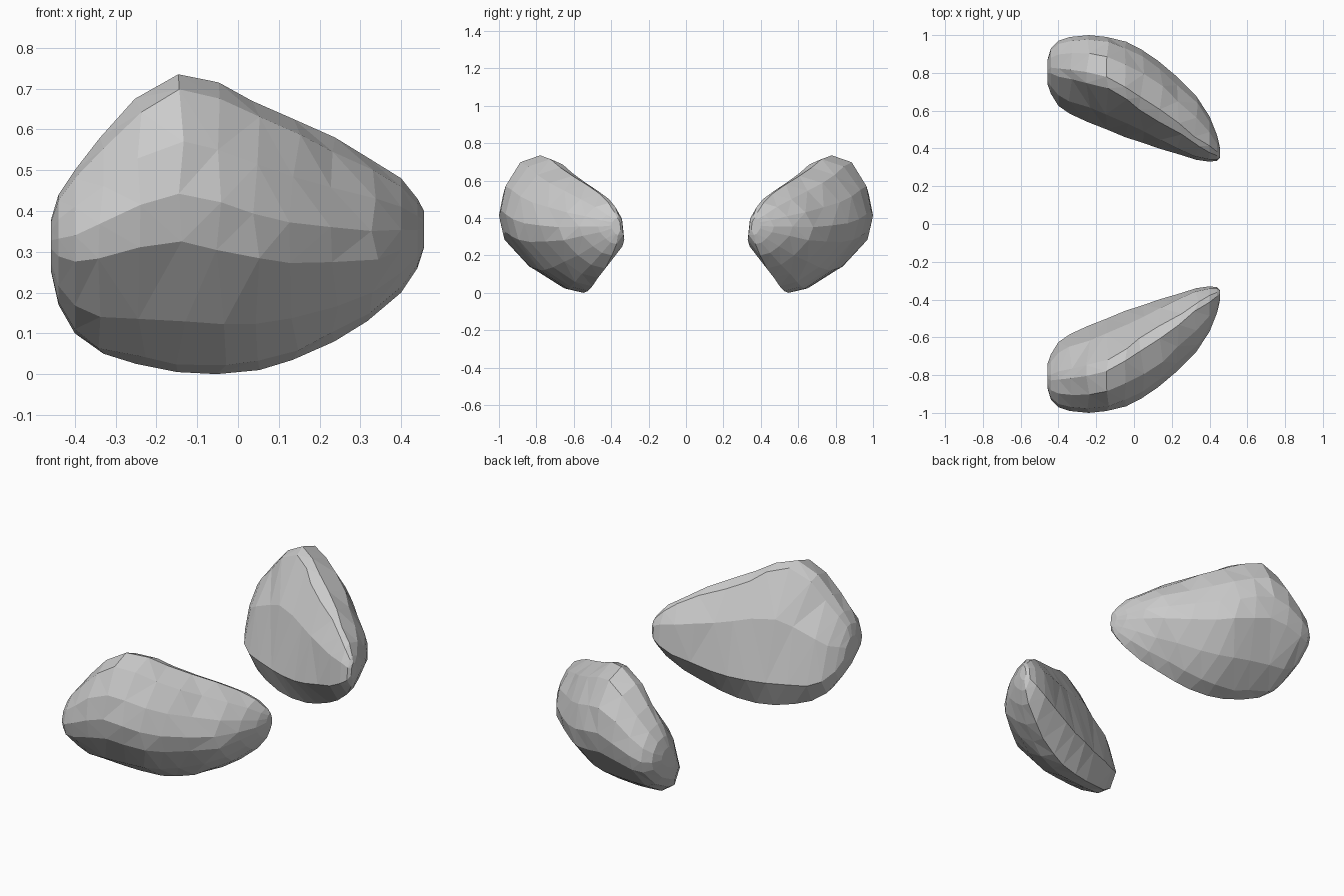
import bpy, bmesh, random

if "Cube" in bpy.data.objects:
    bpy.data.objects.remove(bpy.data.objects["Cube"])

# Stations along x: x, inner y, outer y, bottom z, top z
STATIONS = [
    (-0.458, .74, .87, .25, .38),
    (-0.44, .69, .93, .17, .44),
    (-0.40, .625, .97, .10, .50),
    (-0.34, .583, .99, .05, .58),
    (-0.24, .54, 1.0, .025, .675),
    (-0.14, .50, .99, .005, .735),
    (-0.04, .46, .965, .0, .715),
    (0.04, .43, .925, .01, .67),
    (0.14, .40, .865, .035, .625),
    (0.24, .37, .78, .08, .58),
    (0.33, .34, .68, .13, .53),
    (0.40, .33, .57, .20, .48),
    (0.44, .335, .47, .26, .43),
    (0.456, .35, .40, .31, .40),
]
# Leaning slab cross-sections (normalised y, z) for the wide end and the tip
WIDE = [(-.72, -1), (-1, -.6), (-.67, .3), (-.1, .94), (.15, 1), (.58, .9),
        (.9, .55), (1, .2), (.9, -.12), (.25, -.66), (-.4, -.95)]
TIP = [(-.45, -1), (-1, -.4), (-.9, .4), (-.6, .85), (-.3, 1), (.3, .85),
       (.75, .5), (1, .1), (.85, -.25), (.4, -.65), (0, -.9)]


def make_lobe(name, side):
    """Loft the sections into one faceted lobe; side is +1 (back) or -1 (front)."""
    random.seed(4)
    bm = bmesh.new()
    rings = []
    for i, (x, y0, y1, z0, z1) in enumerate(STATIONS):
        f = min(1, max(0, (x + .15) / .5))
        wobble = .014 if 2 < i < 11 else 0
        ring = []
        for (ua, va), (ub, vb) in zip(WIDE, TIP):
            u, v = ua + (ub - ua) * f, va + (vb - va) * f
            ring.append(bm.verts.new((
                x + random.uniform(-wobble, wobble),
                side * ((y0 + y1) / 2 + u * (y1 - y0) / 2),
                (z0 + z1) / 2 + v * (z1 - z0) / 2)))
        rings.append(ring)
    n = len(WIDE)
    for a, b in zip(rings, rings[1:]):
        for k in range(n):
            bm.faces.new((a[k], a[(k + 1) % n], b[(k + 1) % n], b[k]))
    bm.faces.new(rings[0])
    bm.faces.new(rings[-1])
    bmesh.ops.triangulate(bm, faces=bm.faces[:], quad_method='SHORT_EDGE')
    bmesh.ops.recalc_face_normals(bm, faces=bm.faces[:])
    mesh = bpy.data.meshes.new(name)
    bm.to_mesh(mesh)
    bm.free()
    bpy.context.collection.objects.link(bpy.data.objects.new(name, mesh))


# Mirrored pair
make_lobe("back_lobe", 1)
make_lobe("front_lobe", -1)
